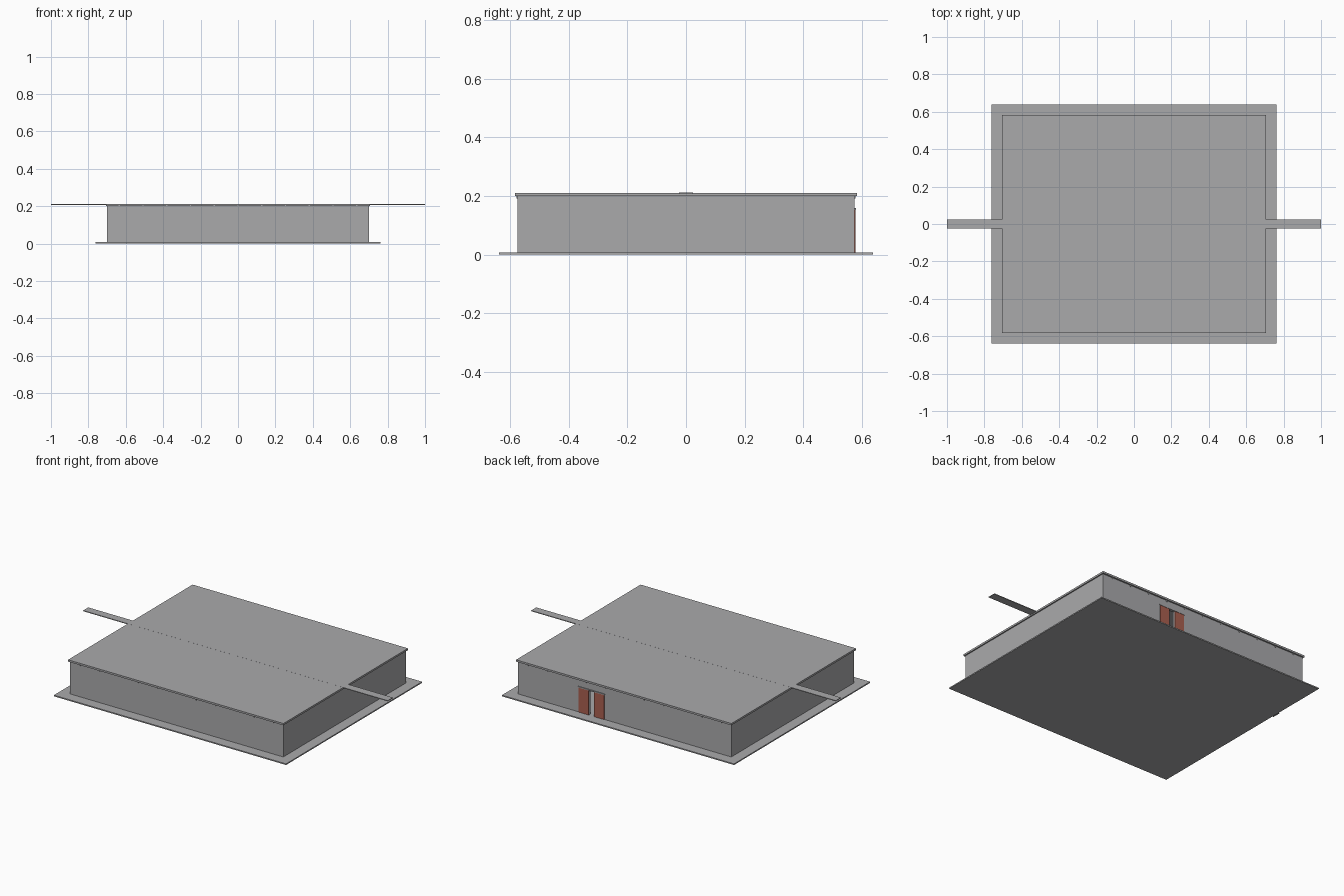
import bpy

cube = bpy.data.objects.get("Cube")
if cube:
    bpy.data.objects.remove(cube, do_unlink=True)


def material(name, color):
    m = bpy.data.materials.new(name)
    m.use_nodes = True
    m.diffuse_color = (*color, 1)
    bsdf = next(n for n in m.node_tree.nodes if n.type == "BSDF_PRINCIPLED")
    bsdf.inputs["Base Color"].default_value = (*color, 1)
    return m


GREY = material("concrete grey", (0.4, 0.4, 0.41))
RED = material("door red brown", (0.4, 0.115, 0.08))


def box(name, x, y, z, mat=GREY):
    """Box spanning the given (low, high) range on each axis."""
    spans = (x, y, z)
    bpy.ops.mesh.primitive_cube_add(size=1)
    ob = bpy.context.object
    ob.name = name
    for v in ob.data.vertices:
        v.co = [lo + (hi - lo) * (c + 0.5) for (lo, hi), c in zip(spans, v.co)]
    ob.data.materials.append(mat)
    return ob


W, D, T = 0.70, 0.575, 0.012       # wall half width, half depth, thickness
FLOOR, EAVES, TOP = 0.007, 0.20, 0.211
DOOR_TOP = 0.153
GAP = (0.198, 0.234)               # opening between the door leaves

# Ground slab
box("ground_slab", (-0.762, 0.762), (-0.638, 0.638), (0, FLOOR))

# Outer walls
box("front_wall", (-W, W), (-D, -D + T), (FLOOR, EAVES))
for side, s in (("left", 1), ("right", -1)):
    box(side + "_wall", sorted((s * W, s * (W - T))), (-D + T, D - T), (FLOOR, EAVES))

# Back wall, built around the doorway
box("back_wall_left", (GAP[1], W), (D - T, D), (FLOOR, EAVES))
box("back_wall_right", (-W, GAP[0]), (D - T, D), (FLOOR, EAVES))
box("back_wall_head", GAP, (D - T, D), (DOOR_TOP, EAVES))

# Door leaves and the rail above them
box("left_door", (GAP[1], 0.30), (D, D + 0.003), (FLOOR, DOOR_TOP), RED)
box("right_door", (0.134, GAP[0]), (D, D + 0.003), (FLOOR, DOOR_TOP), RED)
box("door_rail", (0.13, 0.305), (D, D + 0.005), (DOOR_TOP, DOOR_TOP + 0.006))

# Flat roof and the long beam passing through it
box("roof", (-0.707, 0.707), (-0.584, 0.584), (EAVES, TOP))
box("roof_beam", (-1, 1), (-0.024, 0.024), (TOP - 0.004, TOP + 0.0003))

# Joist ends peeping out under the eaves
for i in range(-5, 6):
    x = i * 0.127
    for name, s in (("front", -1), ("back", 1)):
        box(name + "_joist_end", (x - 0.003, x + 0.003),
            sorted((s * (D - 0.004), s * (D + 0.003))), (EAVES - 0.008, EAVES + 0.003))
